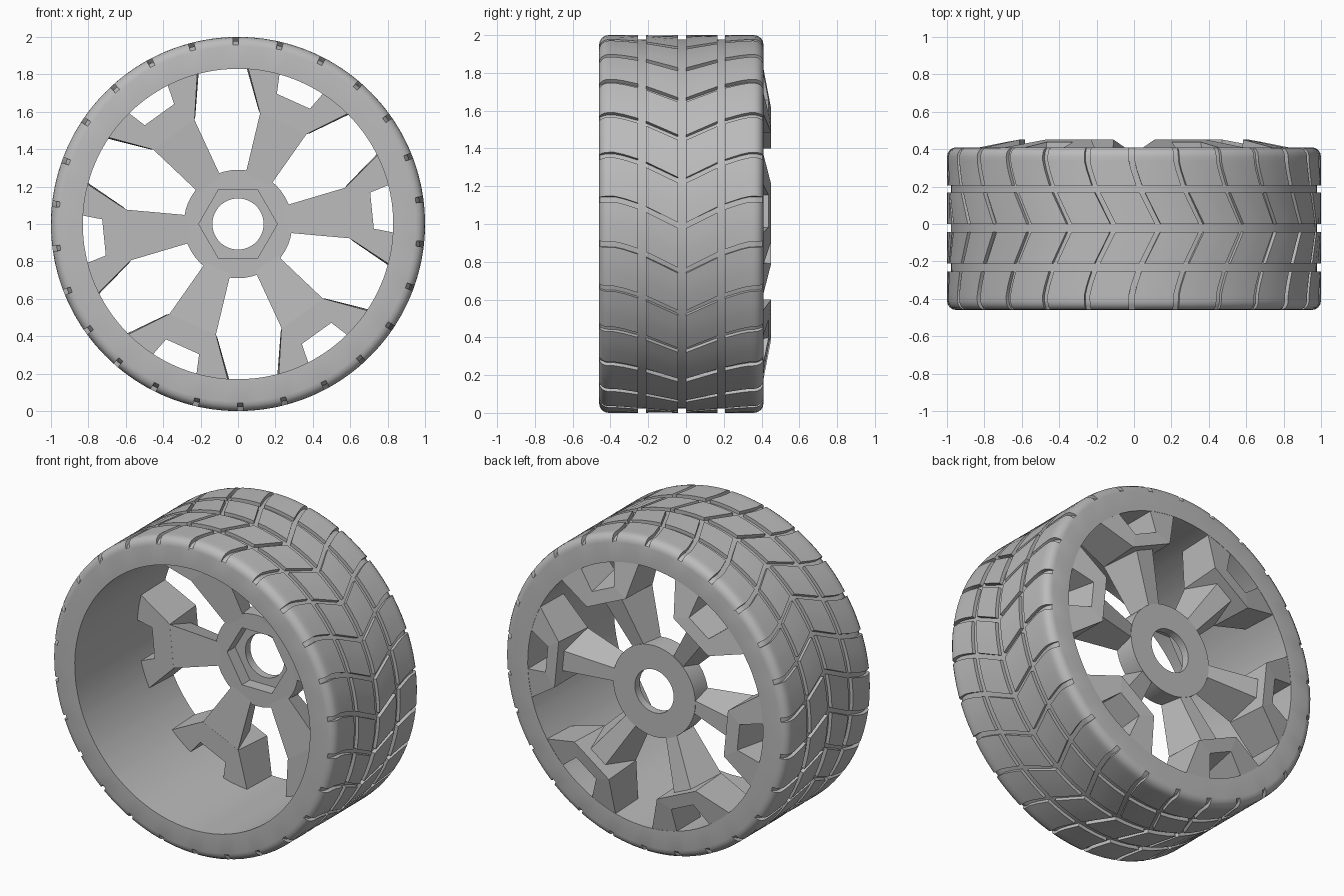
import bpy, bmesh
from math import sin, cos, pi, radians, hypot

cube = bpy.data.objects.get("Cube")
if cube:
    bpy.data.objects.remove(cube)

grey = bpy.data.materials.new("mid_grey")
grey.use_nodes = True
grey.diffuse_color = (0.5, 0.5, 0.5, 1)
grey.node_tree.nodes["Principled BSDF"].inputs["Base Color"].default_value = (0.5, 0.5, 0.5, 1)


def finish(name, bm, smooth=True):
    bmesh.ops.recalc_face_normals(bm, faces=bm.faces[:])
    mesh = bpy.data.meshes.new(name)
    bm.to_mesh(mesh)
    bm.free()
    mesh.materials.append(grey)
    obj = bpy.data.objects.new(name, mesh)
    bpy.context.collection.objects.link(obj)
    if smooth:
        bpy.ops.object.select_all(action='DESELECT')
        obj.select_set(True)
        bpy.context.view_layer.objects.active = obj
        bpy.ops.object.shade_smooth_by_angle(angle=radians(32))
    return obj


def closed_ring(name, rows, cols, point):
    """Closed loop of profile rows swept round the axle; point gives (angle, radius, y)."""
    bm = bmesh.new()
    grid = []
    for row in rows:
        line = []
        for col in cols:
            a, r, y = point(row, col)
            line.append(bm.verts.new((r * sin(a), y, 1 + r * cos(a))))
        grid.append(line)
    for i in range(len(rows)):
        for j in range(len(cols)):
            p, q = grid[i - 1], grid[i]
            bm.faces.new((p[j - 1], p[j], q[j], q[j - 1]))
    bmesh.ops.remove_doubles(bm, verts=bm.verts[:], dist=1e-5)
    return finish(name, bm)


# Tyre: rounded shoulders, three ring grooves and a chevron tread
FRONT, BACK, BORE, ROUND, DEPTH = -0.46, 0.41, 0.83, 0.05, 0.022
PITCHES = 26
PITCH = 2 * pi / PITCHES
MIDDLE = -0.02


def shoulder(y_edge, side):
    arc = []
    for k in range(5):
        a = k * pi / 8
        y = y_edge - side * ROUND * (1 - cos(a))
        arc.append((y, 1 - ROUND + ROUND * sin(a), DEPTH * min(1, k / 2), False))
    return arc


rows = [(FRONT, BORE, 0, False)] + shoulder(FRONT, -1)
rows += [(y, 1, DEPTH, False) for y in (-0.38, -0.33)]
for y0, y1 in ((-0.255, -0.212), (-0.043, 0.0), (0.168, 0.207)):
    rows += [(y0, 1, DEPTH, False), (y0, 1, DEPTH, True),
             (y1, 1, DEPTH, True), (y1, 1, DEPTH, False)]
rows += [(y, 1, DEPTH, False) for y in (0.29, 0.335)]
rows += shoulder(BACK, 1)[::-1] + [(BACK, BORE, 0, False)]

pattern = [(-0.015, False), (-0.015, True), (0.015, True), (0.015, False),
           (0.08, False), (0.15, False)]
cols = [(k * PITCH + a, cut) for k in range(PITCHES) for a, cut in pattern]


def tread(row, col):
    y, r, depth, ring = row
    s = min(1, abs(y - MIDDLE) / 0.36)
    lean = radians(8 - 8.7 * sin(1.2 * s) / sin(1.2))
    return col[0] + lean, r - (depth if ring or col[1] else 0), y


closed_ring("tyre", rows, cols, tread)

# Hub: disc with axle hole and a hexagonal recess in front
HUB_FRONT, HUB_BACK, FLOOR = 0.19, 0.32, 0.27
hub_rows = [(HUB_BACK, 0.137), (HUB_BACK, 0.29), (HUB_FRONT, 0.29),
            (HUB_FRONT, None), (FLOOR, None), (FLOOR, 0.137)]


def hub_point(row, a):
    y, r = row
    if r is None:
        r = 0.182 / cos(a % (pi / 3) - pi / 6)
    return a + pi / 2, r, y


closed_ring("hub", hub_rows, [k * pi / 24 for k in range(48)], hub_point)


# Spokes: a tapered stem that forks into two arms, repeated six times
def crown(u, v):
    return (u, v, 0.455 - 0.2 * max(0, hypot(u, v) - 0.6))


def block(bm, angle, front, back, flip=1):
    def place(p):
        u, v, y = p
        v *= flip
        return bm.verts.new((u * cos(angle) - v * sin(angle), y,
                             1 + u * sin(angle) + v * cos(angle)))
    f = [place(p) for p in front]
    b = [place(p) for p in back]
    bm.faces.new(f)
    bm.faces.new(b[::-1])
    for i in range(4):
        bm.faces.new((f[i - 1], b[i - 1], b[i], f[i]))


def mirrored(near, far):
    return [near, far, (far[0], -far[1], far[2]), (near[0], -near[1], near[2])]


FACE = 0.17
bm = bmesh.new()
for k in range(6):
    angle = radians(5.7 + 60 * k)
    # stem
    block(bm, angle, mirrored((0.26, 0.073, HUB_FRONT), (0.6, 0.138, FACE)),
          mirrored((0.26, 0.04, 0.31), (0.61, 0.065, 0.39)))
    # crotch of the fork
    block(bm, angle, mirrored((0.59, 0.138, FACE), (0.72, 0.097, FACE)),
          mirrored(crown(0.6, 0.15), crown(0.68, 0.085)))
    # two arms reaching into the rim
    for flip in (1, -1):
        front = [(u, v, FACE) for u, v in
                 ((0.59, 0.138), (0.79, 0.3), (0.84, 0.133), (0.72, 0.097))]
        back = [crown(u, v) for u, v in
                ((0.6, 0.15), (0.79, 0.31), (0.84, 0.133), (0.68, 0.085))]
        block(bm, angle, front, back, flip)
finish("spokes", bm, smooth=False)
